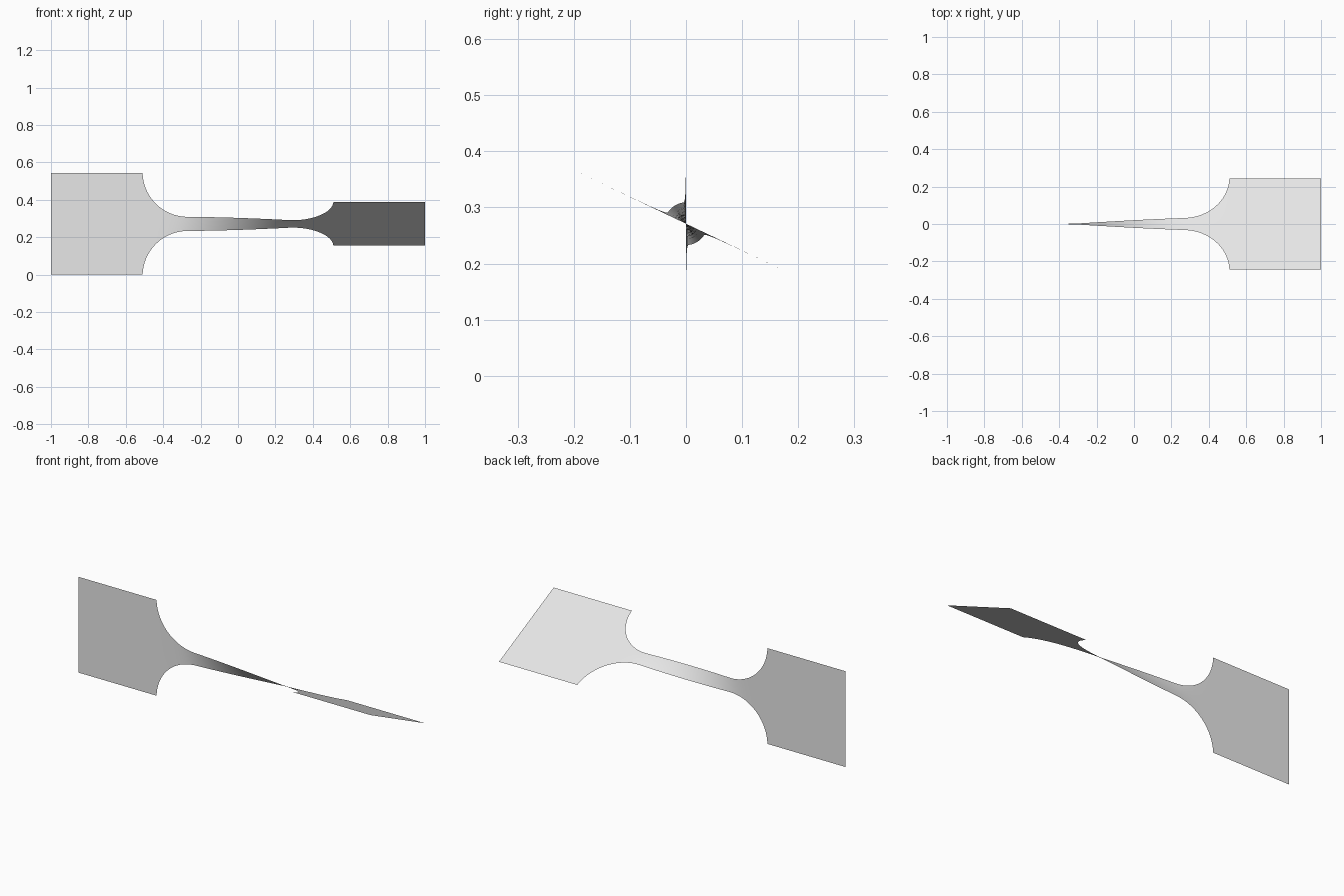
import bpy, bmesh, math

if "Cube" in bpy.data.objects:
    bpy.data.objects.remove(bpy.data.objects["Cube"])

GRIP, NECK, R = 0.271, 0.038, 0.24      # half widths and fillet radius
X_ARC = 0.27                            # where the fillets start
TWIST = math.radians(64.5)
ACROSS = 12

# half width of the strip in the waisted region
def half_width(x):
    d = max(0.0, abs(x) - X_ARC)
    return min(GRIP, NECK + R - math.sqrt(max(0.0, R * R - d * d)))

# stations along the length: plain grip, fillet arc, neck (mirrored)
d_end = math.sqrt(R * R - (NECK + R - GRIP) ** 2)
a_end = math.asin(d_end / R)
arc = [X_ARC + R * math.sin(a_end * i / 28) for i in range(29)]
right = [X_ARC * i / 24 for i in range(1, 24)] + arc + [0.59, 0.67, 0.75, 0.83, 0.92, 1.0]
xs = [-x for x in reversed(right)] + [0.0] + right

# narrow sections twist far more than wide ones
def rate(x):
    return half_width(x) ** -3 if abs(x) < X_ARC + d_end else 0.0

angles = [0.0]
for a, b in zip(xs, xs[1:]):
    m = (a + b) / 2
    angles.append(angles[-1] + rate(m) * (b - a))
angles = [t * TWIST / angles[-1] for t in angles]

# twisted thin test strip
bm = bmesh.new()
rows = []
for x, t in zip(xs, angles):
    h = GRIP if abs(x) > X_ARC + d_end - 1e-6 else half_width(x)
    row = []
    for j in range(ACROSS + 1):
        v = h * (2 * j / ACROSS - 1)
        row.append(bm.verts.new((x, -v * math.sin(t), GRIP + v * math.cos(t))))
    rows.append(row)
for p, q in zip(rows, rows[1:]):
    for j in range(ACROSS):
        f = bm.faces.new((p[j], q[j], q[j + 1], p[j + 1]))
        f.smooth = True
mesh = bpy.data.meshes.new("twisted_strip")
bm.to_mesh(mesh)
bm.free()

# plain grey metal
mat = bpy.data.materials.new("light grey")
mat.diffuse_color = (0.8, 0.8, 0.8, 1)
mat.use_nodes = True
mat.node_tree.nodes["Principled BSDF"].inputs["Base Color"].default_value = mat.diffuse_color
mesh.materials.append(mat)
strip = bpy.data.objects.new("twisted_strip", mesh)
bpy.context.collection.objects.link(strip)
